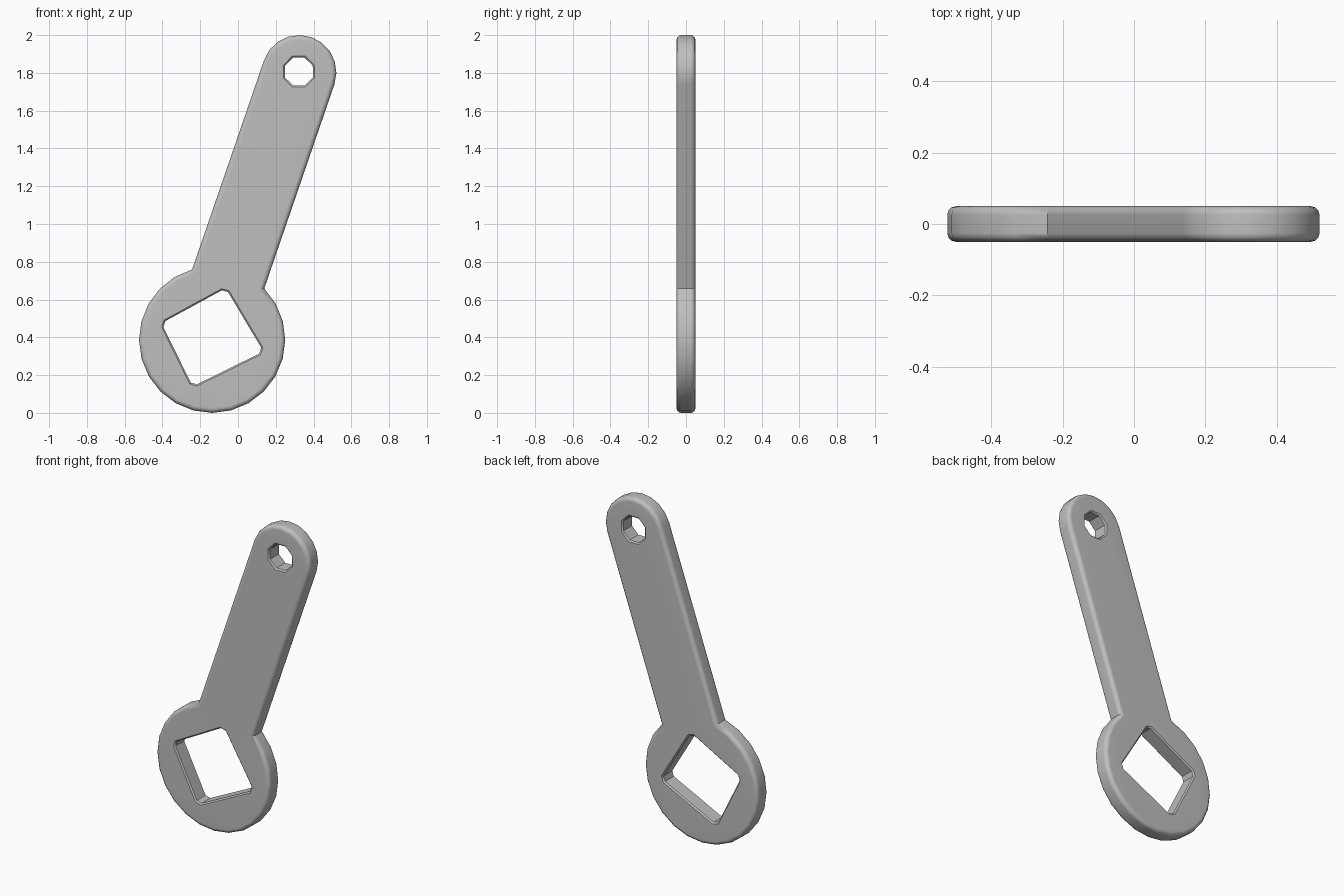
import bpy, bmesh, math
from mathutils import Vector

cube = bpy.data.objects.get("Cube")
if cube:
    bpy.data.objects.remove(cube)

HALF = 0.05                                 # half the plate thickness
HEAD, HEAD_R = Vector((-0.137, 0.387)), 0.387
TIP, TIP_R = Vector((0.324, 1.803)), 0.197
HOLE, HOLE_R = Vector((0.322, 1.807)), 0.08
TILT = math.atan2(0.946, 0.325)             # direction of the handle


def arc(centre, radius, start, end, steps):
    """Points along an arc, both ends included."""
    return [centre + radius * Vector((math.cos(a), math.sin(a)))
            for a in (start + (end - start) * i / steps for i in range(steps + 1))]


def cut_corners(points, f):
    """Replace every corner with a small chamfer."""
    out = []
    for i, p in enumerate(points):
        out += [p.lerp(points[i - 1], f), p.lerp(points[(i + 1) % len(points)], f)]
    return out


def inset(points, d):
    """Move a closed outline to its left by d, with mitred corners."""
    out = []
    for i, p in enumerate(points):
        a = (p - points[i - 1]).normalized()
        b = (points[(i + 1) % len(points)] - p).normalized()
        na, nb = Vector((-a.y, a.x)), Vector((-b.y, b.x))
        out.append(p + (na + nb) * d / (1 + na.dot(nb)))
    return out


def add_wall(bm, outline, radius, steps):
    """Rounded rim from front to back; returns the front and back edge loops."""
    prof = [(radius * (1 - math.sin(t)), HALF - radius * (1 - math.cos(t)))
            for t in (math.pi / 2 * i / steps for i in range(steps + 1))]
    prof = [(d, -y) for d, y in prof] + prof[::-1]
    rings = [[bm.verts.new((p.x, y, p.y)) for p in inset(outline, d)] for d, y in prof]
    n = len(outline)
    for r0, r1 in zip(rings, rings[1:]):
        for i in range(n):
            j = (i + 1) % n
            bm.faces.new((r0[i], r0[j], r1[j], r1[i]))
    return [[bm.edges.get((r[i], r[(i + 1) % n])) for i in range(n)]
            for r in (rings[0], rings[-1])]


# Outer outline: round tip, straight handle, round head
side = Vector((math.sin(TILT), -math.cos(TILT)))
across = (TIP - HEAD).dot(side)
spread_l = math.acos((across - TIP_R) / HEAD_R)
spread_r = math.acos((across + TIP_R) / HEAD_R)
side_angle = TILT - math.pi / 2
outer = arc(TIP, TIP_R, side_angle, side_angle + math.pi, 10)
outer += arc(HEAD, HEAD_R, side_angle + spread_l,
             side_angle + spread_r + 2 * math.pi, 20)

# Openings run clockwise so that their rims round towards the metal
square = cut_corners([Vector(p) for p in ((-0.065, 0.66), (0.135, 0.325),
                                          (-0.24, 0.14), (-0.405, 0.475))], 0.06)
hang_hole = arc(HOLE, HOLE_R, 0.4, 0.4 - 2 * math.pi, 8)[:-1]

# Plate with both openings
bm = bmesh.new()
front, back = [], []
for outline, radius, steps in ((outer, 0.024, 3), (square, 0.008, 1), (hang_hole, 0.008, 1)):
    f, b = add_wall(bm, outline, radius, steps)
    front += f
    back += b
for edges, y in ((front, -1), (back, 1)):
    bmesh.ops.triangle_fill(bm, edges=edges, use_beauty=True, normal=(0, y, 0))
bmesh.ops.recalc_face_normals(bm, faces=bm.faces)

mesh = bpy.data.meshes.new("wrench_plate")
bm.to_mesh(mesh)
bm.free()
wrench = bpy.data.objects.new("wrench_plate", mesh)
bpy.context.collection.objects.link(wrench)

# Plain grey metal
grey = bpy.data.materials.new("plain grey")
grey.use_nodes = True
colour = (0.52, 0.52, 0.52, 1)
grey.diffuse_color = colour
grey.node_tree.nodes["Principled BSDF"].inputs["Base Color"].default_value = colour
mesh.materials.append(grey)

# Smooth rims, flat faces
bpy.ops.object.select_all(action='DESELECT')
wrench.select_set(True)
bpy.context.view_layer.objects.active = wrench
bpy.ops.object.shade_smooth_by_angle(angle=math.radians(35))
weighted = wrench.modifiers.new("even_shading", 'WEIGHTED_NORMAL')
weighted.keep_sharp = True
